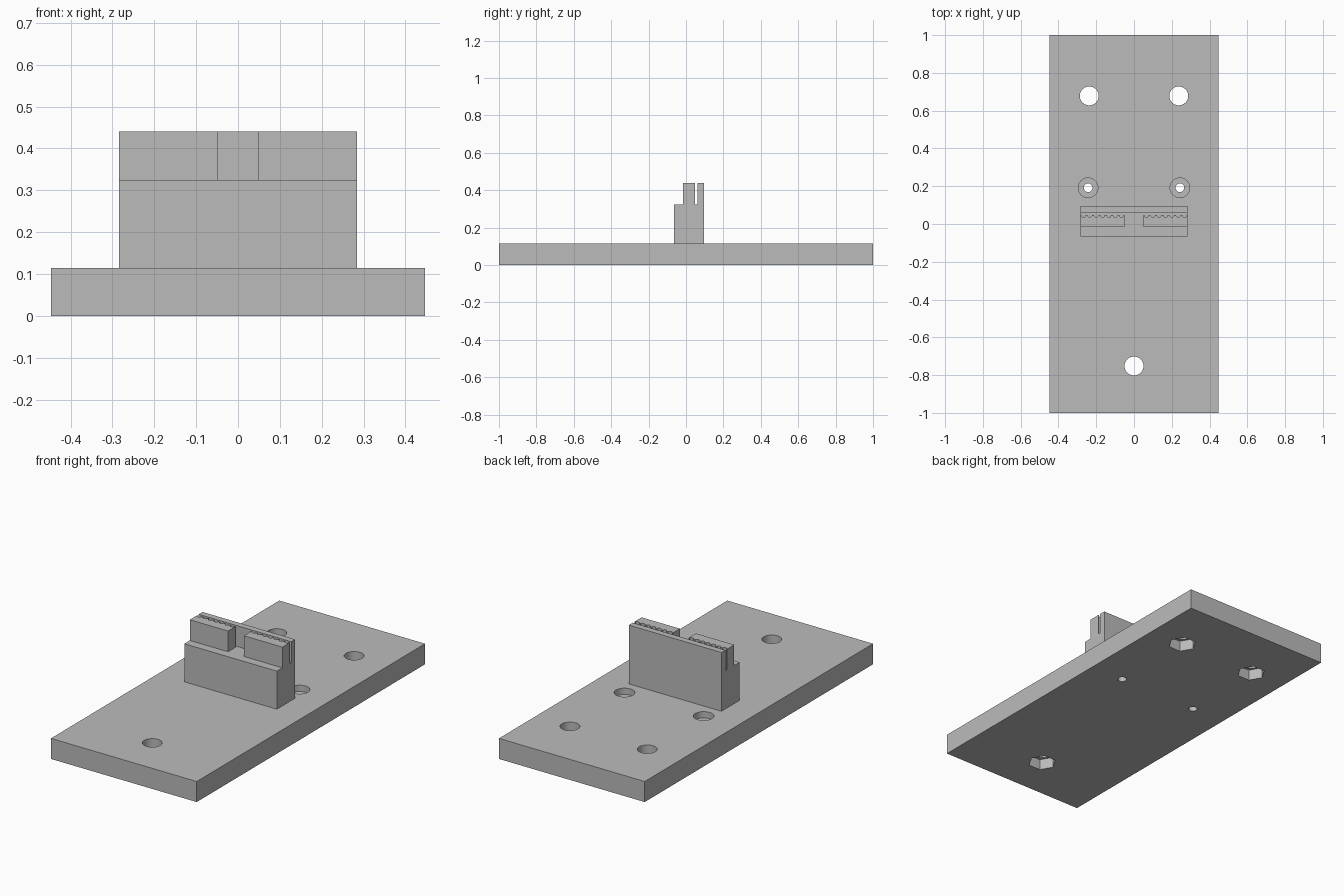
import bpy, bmesh, math
from mathutils import Vector

if "Cube" in bpy.data.objects:
    bpy.data.objects.remove(bpy.data.objects["Cube"], do_unlink=True)

grey = bpy.data.materials.new("plain_grey")
grey.use_nodes = True
GREY = (0.5, 0.5, 0.5, 1)
grey.diffuse_color = GREY
grey.node_tree.nodes["Principled BSDF"].inputs["Base Color"].default_value = GREY

HALF_W, HALF_L, PLATE_T = 0.447, 1.0, 0.114
BLOCK_W, STEP_Z, TOP_Z = 0.284, 0.325, 0.44


def prism(name, points, extrude):
    """Closed solid: a planar outline swept along a vector."""
    bm = bmesh.new()
    face = bm.faces.new([bm.verts.new(p) for p in points])
    swept = bmesh.ops.extrude_face_region(bm, geom=[face])["geom"]
    bmesh.ops.translate(bm, vec=extrude,
                        verts=[v for v in swept if isinstance(v, bmesh.types.BMVert)])
    bmesh.ops.recalc_face_normals(bm, faces=bm.faces)
    mesh = bpy.data.meshes.new(name)
    bm.to_mesh(mesh)
    bm.free()
    mesh.materials.append(grey)
    obj = bpy.data.objects.new(name, mesh)
    bpy.context.collection.objects.link(obj)
    return obj


def drill(target, x, y, radius, z0, z1, sides=48):
    """Cut a round or polygonal hole between two heights."""
    ring = [(x + radius * math.cos(math.tau * i / sides),
             y + radius * math.sin(math.tau * i / sides), z0) for i in range(sides)]
    cutter = prism("hole_cutter", ring, Vector((0, 0, z1 - z0)))
    cutter.hide_render = True
    mod = target.modifiers.new("hole", "BOOLEAN")
    mod.operation, mod.solver, mod.object = "DIFFERENCE", "EXACT", cutter
    bpy.context.view_layer.update()
    mesh = bpy.data.meshes.new_from_object(
        target.evaluated_get(bpy.context.evaluated_depsgraph_get()))
    target.modifiers.clear()
    target.data = mesh
    bpy.data.objects.remove(cutter, do_unlink=True)


# Base plate
plate = prism("base_plate",
              [(sx * HALF_W, sy * HALF_L, 0)
               for sx, sy in ((-1, -1), (1, -1), (1, 1), (-1, 1))],
              Vector((0, 0, PLATE_T)))

# Bolt holes with hexagonal nut pockets underneath
for x, y in ((-0.237, 0.678), (0.237, 0.678), (0, -0.752)):
    drill(plate, x, y, 0.05, -0.1, 0.2)
    drill(plate, x, y, 0.073, -0.1, 0.06, sides=6)

# Counterbored screw holes behind the clamp
for x in (-0.243, 0.243):
    drill(plate, x, 0.192, 0.023, -0.1, 0.2)
    drill(plate, x, 0.192, 0.052, PLATE_T - 0.035, 0.2)

# Clamp block: low step in front, tall thin wall at the back
profile = [(-0.065, PLATE_T), (0.095, PLATE_T), (0.095, TOP_Z),
           (0.061, TOP_Z), (0.061, STEP_Z), (-0.065, STEP_Z)]
prism("clamp_block", [(-BLOCK_W, y, z) for y, z in profile],
      Vector((2 * BLOCK_W, 0, 0)))

# Toothed jaws, one each side, with rounded grooves facing the wall
INNER, FRONT, BACK, TEETH = 0.049, -0.017, 0.047, 7
pitch = (BLOCK_W - INNER) / TEETH
groove = pitch * 0.34
for side, name in ((-1, "right_jaw"), (1, "left_jaw")):
    outline = [(INNER, FRONT), (INNER, BACK)]
    for t in range(TEETH):
        mid = INNER + (t + 0.5) * pitch
        for k in range(9):
            a = math.pi * k / 8
            outline.append((mid - groove * math.cos(a), BACK - groove * math.sin(a)))
    outline += [(BLOCK_W, BACK), (BLOCK_W, FRONT)]
    prism(name, [(side * x, y, STEP_Z) for x, y in outline],
          Vector((0, 0, TOP_Z - STEP_Z)))

# Smooth the hole walls while keeping edges crisp
bpy.ops.object.select_all(action="DESELECT")
plate.select_set(True)
bpy.context.view_layer.objects.active = plate
bpy.ops.object.shade_smooth_by_angle(angle=math.radians(30))
